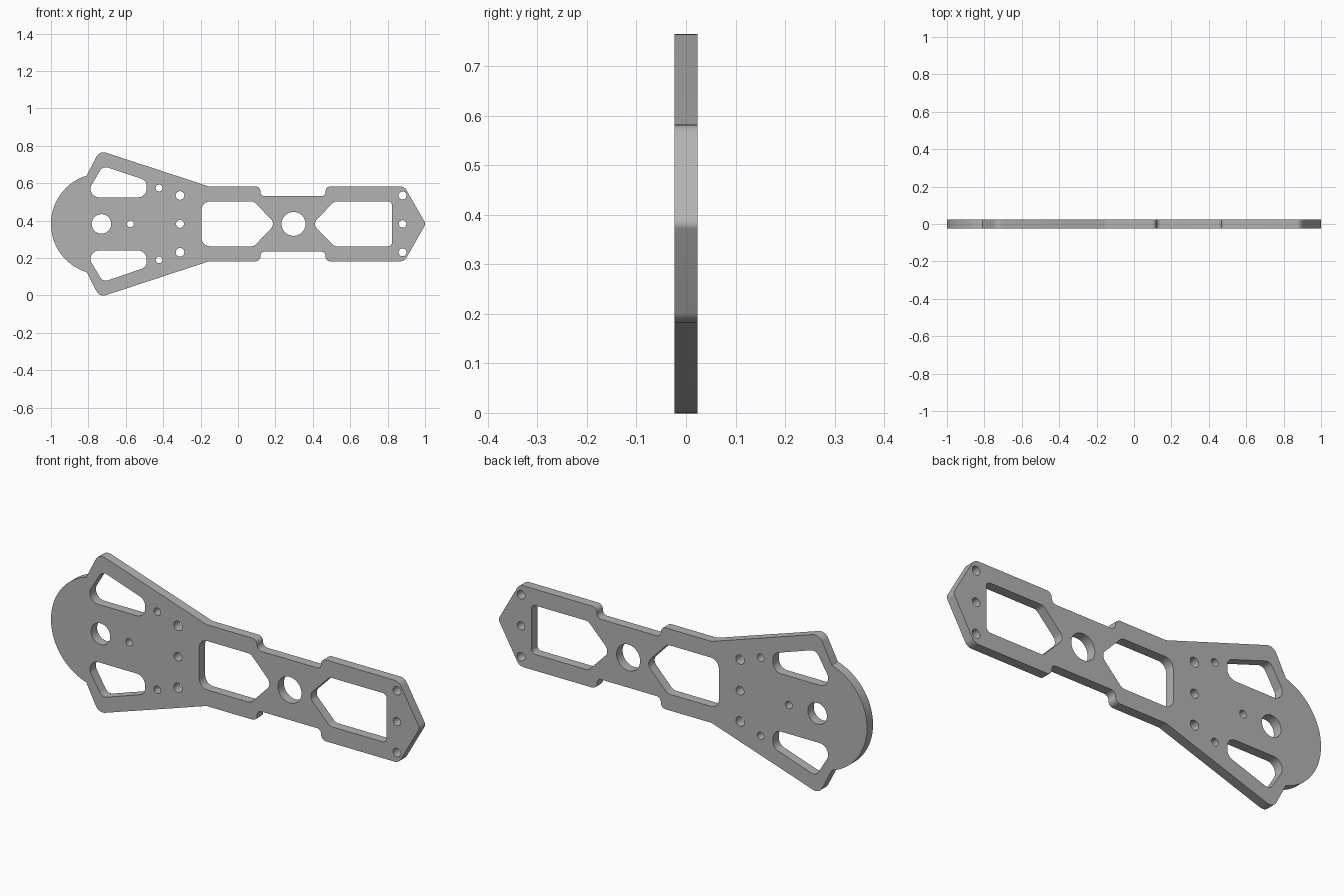
import bpy, bmesh, math
from mathutils import Matrix, Vector

cube = bpy.data.objects.get("Cube")
if cube:
    bpy.data.objects.remove(cube, do_unlink=True)

MID = 0.382      # height of the symmetry axis
HALF = 0.0233    # half thickness of the plate


def arc(cx, cy, r, a0, a1, n):
    return [Vector((cx + r * math.cos(a0 + (a1 - a0) * i / n),
                    cy + r * math.sin(a0 + (a1 - a0) * i / n))) for i in range(n + 1)]


def rounded(corners, steps=8):
    """Closed outline from (x, y, radius) corners, each filleted."""
    out = []
    for i, (x, y, r) in enumerate(corners):
        p = Vector((x, y))
        a = (Vector(corners[i - 1][:2]) - p).normalized()
        b = (Vector(corners[(i + 1) % len(corners)][:2]) - p).normalized()
        if r == 0:
            out.append(p)
            continue
        half = a.angle(b) / 2
        centre = p + (a + b).normalized() * r / math.sin(half)
        reach = r / math.tan(half)
        u, v = p + a * reach - centre, p + b * reach - centre
        turn = u.angle_signed(v)
        for k in range(steps + 1):
            out.append(centre + Matrix.Rotation(-turn * k / steps, 2) @ u)
    return out


def mirrored(half):
    """Add the lower half of a corner list; points on the axis stay single."""
    return half + [(x, -y, r) for x, y, r in reversed(half) if abs(y) > 1e-6]


def flip(points):
    return [Vector((p.x, -p.y)) for p in points]


# Outer outline: pointed nose, notched waist, flared shoulders, round tail
tail_x, tail_r, join = -0.73, 0.27, math.radians(107)
tail = [(p.x, p.y, 0) for p in arc(tail_x, tail_r * 0, tail_r, join, math.pi, 24)]
upper = [(1.004, 0, 0.02), (0.89, 0.2, 0.04),
         (0.468, 0.2, 0.025), (0.468, 0.148, 0.024),
         (0.12, 0.148, 0.024), (0.12, 0.2, 0.025),
         (-0.155, 0.2, 0.04), (-0.74, 0.392, 0.042)]
outline = rounded(mirrored(upper + tail[:-1] + [(-1, 0, 0)]))
loops = [outline]

# Waist windows
loops.append(rounded(mirrored([(0.2, 0, 0.035), (0.085, 0.12, 0.035), (-0.195, 0.12, 0.045)])))
loops.append(rounded(mirrored([(0.398, 0, 0.035), (0.515, 0.12, 0.035), (0.824, 0.12, 0.022)])))

# Shoulder windows
shoulder = rounded([(-0.788, 0.142, 0.045), (-0.788, 0.2, 0.03), (-0.722, 0.31, 0.035),
                    (-0.489, 0.232, 0.04), (-0.489, 0.142, 0.045)])
loops += [shoulder, flip(shoulder)]

# Round holes on the axis, then mirrored pairs
for x, r in [(-0.73, 0.052), (0.297, 0.064), (-0.575, 0.018), (-0.31, 0.021), (0.88, 0.02)]:
    loops.append(arc(x, 0, r, 0, math.tau, 40)[:-1])
for x, y, r in [(-0.422, 0.192, 0.018), (-0.31, 0.152, 0.023), (0.88, 0.152, 0.021)]:
    hole = arc(x, y, r, 0, math.tau, 32)[:-1]
    loops += [hole, flip(hole)]

# Fill and extrude the profile as a flat curve
curve = bpy.data.curves.new("plate_profile", 'CURVE')
curve.dimensions = '2D'
curve.fill_mode = 'BOTH'
curve.extrude = HALF
for loop in loops:
    spline = curve.splines.new('POLY')
    spline.points.add(len(loop) - 1)
    for point, p in zip(spline.points, loop):
        point.co = (p.x, p.y, 0, 1)
    spline.use_cyclic_u = True
profile = bpy.data.objects.new("plate_profile", curve)
bpy.context.collection.objects.link(profile)
graph = bpy.context.evaluated_depsgraph_get()
mesh = bpy.data.meshes.new_from_object(profile.evaluated_get(graph))
bpy.data.objects.remove(profile, do_unlink=True)

# Weld, stand upright
bm = bmesh.new()
bm.from_mesh(mesh)
bmesh.ops.remove_doubles(bm, verts=bm.verts, dist=1e-5)
bmesh.ops.transform(bm, verts=bm.verts,
                    matrix=Matrix.Translation((0, 0, MID)) @ Matrix.Rotation(math.pi / 2, 4, 'X'))
bmesh.ops.recalc_face_normals(bm, faces=bm.faces)
bm.to_mesh(mesh)
bm.free()

plate = bpy.data.objects.new("arm_plate", mesh)
bpy.context.collection.objects.link(plate)

# Colour
grey = bpy.data.materials.new("plain_grey")
grey.use_nodes = True
colour = (0.45, 0.45, 0.45, 1)
grey.diffuse_color = colour
grey.node_tree.nodes["Principled BSDF"].inputs["Base Color"].default_value = colour
mesh.materials.clear()
mesh.materials.append(grey)

bpy.ops.object.select_all(action='DESELECT')
plate.select_set(True)
bpy.context.view_layer.objects.active = plate
bpy.ops.object.shade_smooth_by_angle(angle=math.radians(30))
